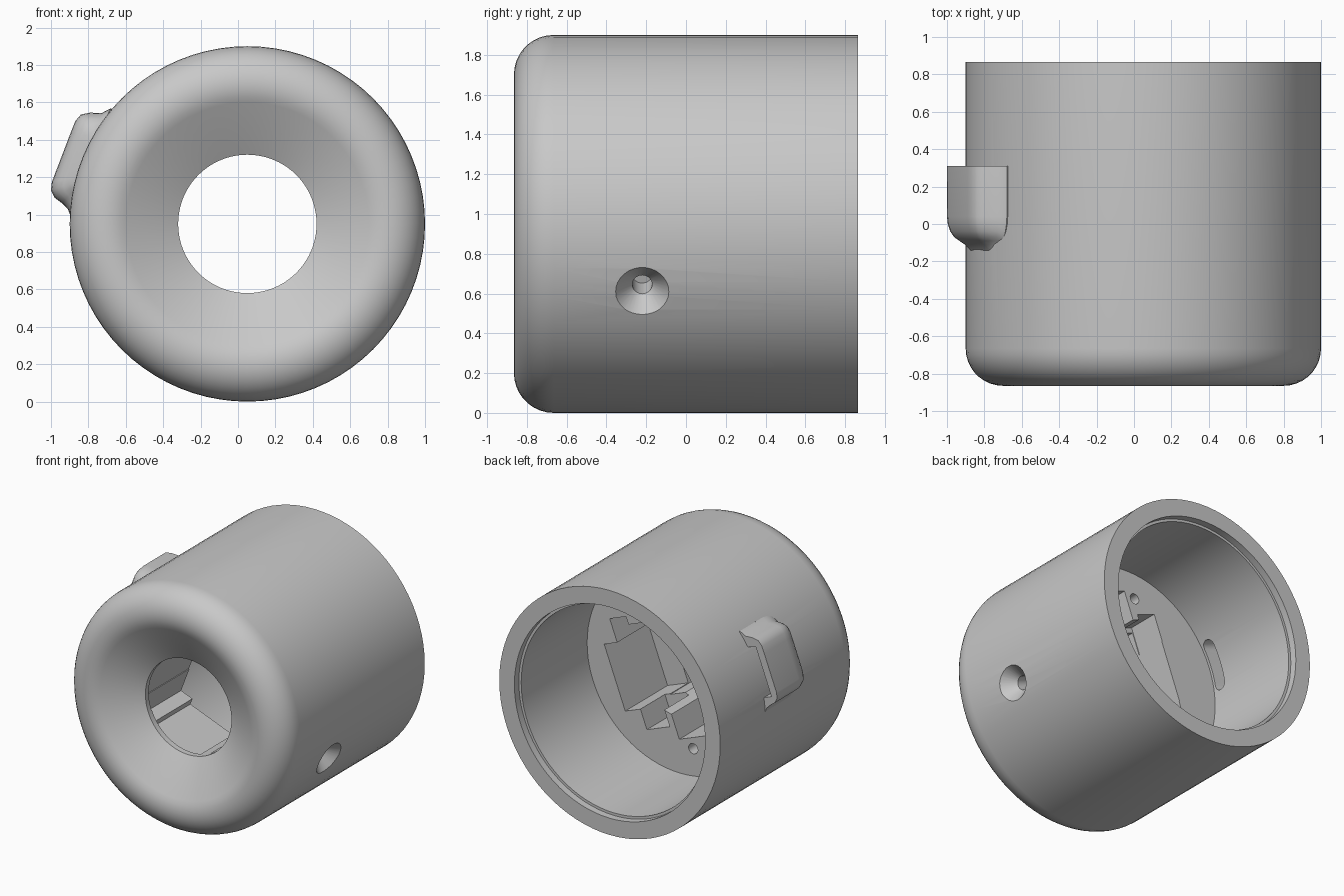
import bpy, bmesh, math
from mathutils import Matrix, Vector

if "Cube" in bpy.data.objects:
    bpy.data.objects.remove(bpy.data.objects["Cube"], do_unlink=True)

grey = bpy.data.materials.new("plain grey")
grey.use_nodes = True
colour = (0.58, 0.58, 0.58, 1)
grey.diffuse_color = colour
grey.node_tree.nodes["Principled BSDF"].inputs["Base Color"].default_value = colour

CX, CZ = 0.05, 0.95                       # centre line of the housing, along y
AXIS = Matrix.Translation((CX, 0, CZ))
TURN = AXIS @ Matrix.Rotation(math.radians(21), 4, 'Y')


def finish(name, bm, matrix=Matrix()):
    bmesh.ops.recalc_face_normals(bm, faces=bm.faces)
    mesh = bpy.data.meshes.new(name)
    bm.to_mesh(mesh)
    bm.free()
    mesh.transform(matrix)
    mesh.materials.append(grey)
    obj = bpy.data.objects.new(name, mesh)
    bpy.context.collection.objects.link(obj)
    return obj


def loft(name, rings, matrix=Matrix(), closed=False):
    """Skin a list of point rings; cap the ends, or join last to first."""
    bm = bmesh.new()
    rows = [[bm.verts.new(p) for p in ring] for ring in rings]
    pairs = list(zip(rows, rows[1:])) + ([(rows[-1], rows[0])] if closed else [])
    for a, b in pairs:
        for i in range(len(a)):
            j = (i + 1) % len(a)
            bm.faces.new((a[i], a[j], b[j], b[i]))
    if not closed:
        bm.faces.new(rows[0])
        bm.faces.new(rows[-1])
    return finish(name, bm, matrix)


def circle(r, y, n):
    return [(r * math.cos(math.tau * i / n), y, r * math.sin(math.tau * i / n)) for i in range(n)]


def box(name, u, y, v):
    return loft(name, [[(u[0], d, v[0]), (u[1], d, v[0]), (u[1], d, v[1]), (u[0], d, v[1])]
                       for d in y], TURN)


def cut(target, cutter):
    cutter.hide_render = True
    mod = target.modifiers.new(cutter.name, 'BOOLEAN')
    mod.operation, mod.solver, mod.object = 'DIFFERENCE', 'EXACT', cutter
    bpy.context.view_layer.objects.active = target
    bpy.ops.object.modifier_apply(modifier=mod.name)
    bpy.data.objects.remove(cutter, do_unlink=True)


# Housing: rounded nose, funnel mouth, solid core and stepped rear bore
nose = [(0.75 + 0.2 * math.cos(math.radians(a)), -0.665 - 0.2 * math.sin(math.radians(a)))
        for a in range(0, 121, 10)]
profile = [(0.95, 0.865)] + nose + [(0.37, -0.68), (0.37, 0), (0.8, 0),
                                    (0.8, 0.81), (0.82, 0.81), (0.82, 0.865)]
housing = loft("housing", [circle(r, y, 80) for r, y in profile], AXIS, closed=True)

# Pocket behind the mouth: (u range, front depth, v range), in the turned frame
pockets = {
    "main_pocket": ((-0.41, 0.41), -0.64, (-0.25, 0.38)),
    "side_pocket": ((0.3, 0.6), -0.52, (-0.245, 0.26)),
    "upper_right_notch": ((0.33, 0.48), -0.5, (0.2, 0.44)),
    "upper_left_notch": ((-0.415, -0.25), -0.25, (0.21, 0.42)),
    "upper_channel": ((-0.19, 0.12), -0.26, (0.2, 0.6)),
    "lower_right_notch": ((0.25, 0.46), -0.3, (-0.4, -0.2)),
    "lower_pocket": ((-0.3, 0.2), -0.635, (-0.5, -0.1)),
    "lower_left_pocket": ((-0.405, -0.2), -0.63, (-0.45, -0.15)),
}
for name, (u, front, v) in pockets.items():
    cut(housing, box(name, u, (front, 0.05), v))

# Two pin holes in the inner floor
for x, z in ((-0.055, 0.60), (-0.112, -0.58)):
    cut(housing, loft("pin_hole", [circle(0.04, y, 20) for y in (-0.3, 0.05)],
                      Matrix.Translation((CX + x, 0, CZ + z))))

# Countersunk blind screw hole in the side
to_side = TURN @ Matrix.Translation((0, -0.22, 0)) @ Matrix.Rotation(math.radians(-90), 4, 'Z')
screw = [(0.05, 0.7), (0.05, 0.85), (0.13, 0.945), (0.145, 0.963)]
cut(housing, loft("screw_hole", [circle(r, d, 32) for r, d in screw], to_side))

# Rounded cable slot through the wall
angles = [math.pi * k / 8 for k in range(9)]
slot = [(0.07 + 0.05 * side * math.cos(a), side * (0.14 + 0.05 * math.sin(a)))
        for side in (1, -1) for a in angles]
cut(housing, loft("cable_slot", [[(u, y, v) for y, v in slot] for u in (-0.98, -0.7)], TURN))

# Hood: cross-section that sinks into the wall towards the front
outline = [(-0.89, 0.98), (-0.91, 1.03), (-0.94, 1.06), (-0.98, 1.09), (-1.0, 1.13),
           (-0.995, 1.175), (-0.89, 1.45), (-0.87, 1.5), (-0.84, 1.535), (-0.79, 1.545),
           (-0.73, 1.542), (-0.68, 1.568), (-0.62, 1.52), (-0.82, 1.05)]
MIDDLE = Vector((-0.93, 0.36))


def sink(point, y, f):
    p = Vector((point[0] - CX, point[1] - CZ))
    r = p.length
    p = p.lerp(MIDDLE, 0.4 * (1 - f)).normalized()
    p *= 0.93 + f * (r - 0.93) if r > 0.93 else r
    return (CX + p.x, y, CZ + p.y)


steps = [(0.31, 1), (0.04, 1), (0.0, 0.97), (-0.04, 0.88), (-0.07, 0.74), (-0.09, 0.55),
         (-0.11, 0.35), (-0.14, 0.15), (-0.17, 0)]
hood = loft("cable_hood", [[sink(p, y, f) for p in outline] for y, f in steps])

# Channel under the hood, from the slot out through its rear face
cut(hood, box("cable_channel", (-1.0, -0.7), (0.02, 0.4), (-0.19, 0.19)))

# Smooth curved surfaces, crisp edges
for obj, angle in ((housing, 30), (hood, 50)):
    bpy.ops.object.select_all(action='DESELECT')
    obj.select_set(True)
    bpy.context.view_layer.objects.active = obj
    bpy.ops.object.shade_smooth_by_angle(angle=math.radians(angle))
